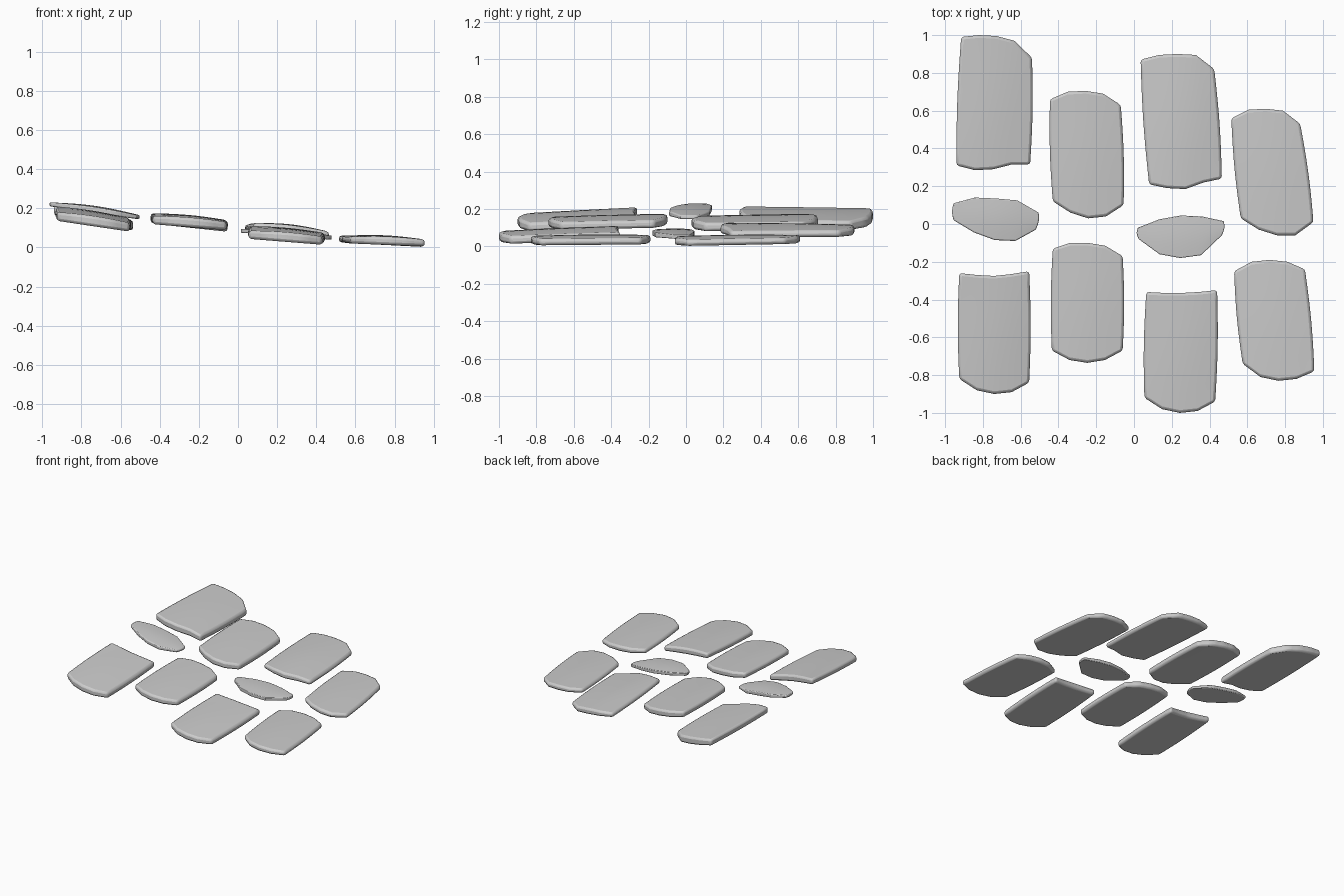
import bpy
import bmesh
from math import sin, pi, radians

cube = bpy.data.objects.get("Cube")
if cube:
    bpy.data.objects.remove(cube, do_unlink=True)

stone = bpy.data.materials.new("stone_grey")
stone.use_nodes = True
GREY = (0.6, 0.6, 0.6, 1)
stone.diffuse_color = GREY
stone.node_tree.nodes["Principled BSDF"].inputs["Base Color"].default_value = GREY

COLS, ROWS = 12, 10


def mix(a, b, t):
    return a + (b - a) * t


def sample(profile, u):
    """Height of an evenly spaced profile at u."""
    t = u * (len(profile) - 1)
    i = min(int(t), len(profile) - 2)
    return mix(profile[i], profile[i + 1], t - i)


def plate(name, front_x, back_x, front, back, heights, thick, dome=0.012, bevel=0.014):
    """Domed slab between two end profiles, tilted by its corner heights."""
    bm = bmesh.new()
    fl, fr, bl, br = heights

    def layer(top):
        grid = []
        for r in range(ROWS + 1):
            v = r / ROWS
            row = []
            for c in range(COLS + 1):
                u = c / COLS
                x = mix(mix(front_x[0], front_x[1], u), mix(back_x[0], back_x[1], u), v)
                x += (2 * u - 1) * 0.008 * sin(pi * v)
                y = mix(sample(front, u), sample(back, u), v)
                z = mix(mix(fl, fr, u), mix(bl, br, u), v)
                z += dome * sin(pi * u) * (0.6 + 0.4 * sin(pi * v)) if top else -thick
                row.append(bm.verts.new((x, y, z)))
            grid.append(row)
        return grid

    top, low = layer(True), layer(False)
    for r in range(ROWS):
        for c in range(COLS):
            for g in (top, low):
                bm.faces.new((g[r][c], g[r][c + 1], g[r + 1][c + 1], g[r + 1][c]))

    # Side walls around the rim
    def rim(g):
        return (g[0][:-1] + [row[-1] for row in g[:-1]]
                + g[-1][:0:-1] + [row[0] for row in g[:0:-1]])

    a, b = rim(top), rim(low)
    for i in range(len(a)):
        j = (i + 1) % len(a)
        bm.faces.new((a[i], b[i], b[j], a[j]))
    bmesh.ops.recalc_face_normals(bm, faces=bm.faces)

    mesh = bpy.data.meshes.new(name)
    bm.to_mesh(mesh)
    bm.free()
    mesh.materials.append(stone)
    obj = bpy.data.objects.new(name, mesh)
    bpy.context.collection.objects.link(obj)
    mod = obj.modifiers.new("soft_edges", 'BEVEL')
    mod.width = bevel
    mod.segments = 2
    mod.limit_method = 'ANGLE'
    mod.angle_limit = radians(40)
    bpy.ops.object.select_all(action='DESELECT')
    obj.select_set(True)
    bpy.context.view_layer.objects.active = obj
    bpy.ops.object.shade_smooth_by_angle(angle=radians(35))


# Back row of long plates
plate("back_plate_far_right", (-.94, -.55), (-.915, -.54),
      (.31, .285, .29, .315, .315), (.99, 1, .995, .97, .88),
      (.215, .14, .205, .135), .05)
plate("back_plate_mid_right", (-.43, -.055), (-.445, -.07),
      (.12, .06, .03, .04, .1), (.66, .7, .705, .69, .63),
      (.165, .125, .175, .13), .045)
plate("back_plate_mid_left", (.08, .465), (.035, .425),
      (.21, .19, .185, .22, .24), (.87, .895, .9, .895, .82),
      (.125, .08, .115, .085), .035, .018)
plate("back_plate_far_left", (.565, .95), (.515, .88),
      (.03, -.03, -.06, -.06, .01), (.56, .605, .61, .6, .53),
      (.055, .035, .06, .045), .033)

# Front row of long plates
plate("front_plate_far_right", (-.925, -.555), (-.925, -.555),
      (-.82, -.88, -.9, -.89, -.84), (-.26, -.27, -.275, -.265, -.25),
      (.18, .125, .21, .15), .045)
plate("front_plate_mid_right", (-.435, -.06), (-.43, -.06),
      (-.67, -.72, -.735, -.72, -.67), (-.13, -.1, -.1, -.115, -.17),
      (.16, .13, .175, .14), .042)
plate("front_plate_mid_left", (.055, .43), (.065, .44),
      (-.92, -.98, -1, -.99, -.94), (-.36, -.365, -.365, -.36, -.35),
      (.085, .055, .11, .075), .042)
plate("front_plate_far_left", (.575, .955), (.53, .905),
      (-.74, -.81, -.83, -.82, -.78), (-.25, -.2, -.19, -.2, -.24),
      (.055, .04, .06, .045), .035)

# Small cross plates between the rows
plate("small_plate_right", (-.955, -.52), (-.955, -.505),
      (.02, -.045, -.085, -.09, -.03), (.11, .14, .135, .125, .06),
      (.23, .165, .23, .165), .02, .015, .006)
plate("small_plate_left", (.025, .465), (.02, .475),
      (-.08, -.16, -.18, -.165, -.06), (-.02, .025, .045, .04, .015),
      (.095, .06, .095, .06), .02, .012, .006)
